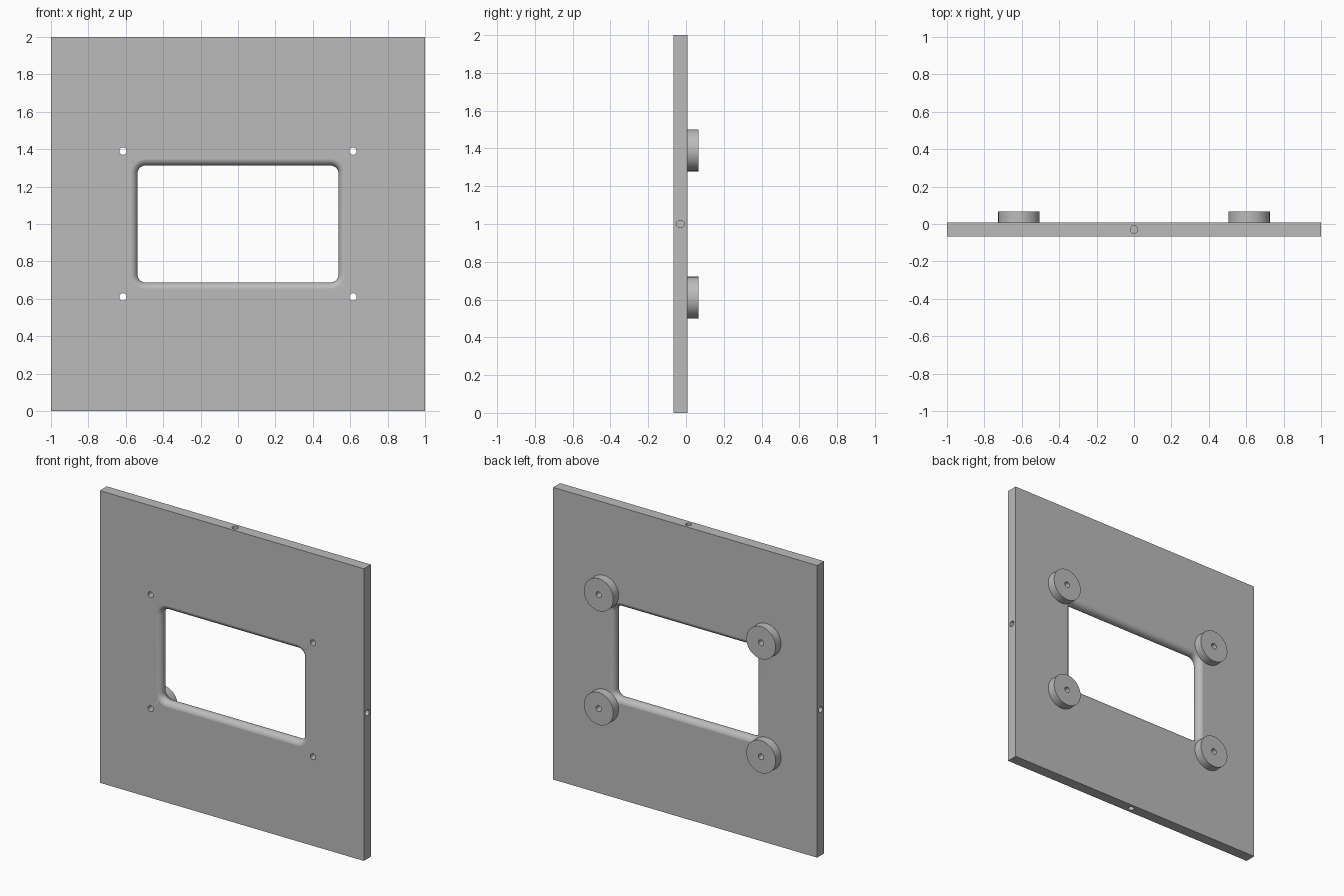
import bpy, bmesh, math
from mathutils import Matrix, Vector

cube = bpy.data.objects.get("Cube")
if cube:
    bpy.data.objects.remove(cube, do_unlink=True)

FRONT, BACK, REAR = -0.067, 0.009, 0.067   # plate front, plate back, boss end
MID, HALF = (FRONT + BACK) / 2, (BACK - FRONT) / 2
BOLT_X, BOLT_Z = 0.615, 0.39
HOLE_R = 0.02

grey = bpy.data.materials.new("light grey")
grey.use_nodes = True
colour = (0.5, 0.5, 0.5, 1)
grey.diffuse_color = colour
grey.node_tree.nodes["Principled BSDF"].inputs["Base Color"].default_value = colour


def make_object(name, bm):
    bmesh.ops.recalc_face_normals(bm, faces=bm.faces)
    mesh = bpy.data.meshes.new(name)
    bm.to_mesh(mesh)
    bm.free()
    mesh.materials.append(grey)
    obj = bpy.data.objects.new(name, mesh)
    bpy.context.collection.objects.link(obj)
    return obj


def add_cylinder(bm, start, end, radius, sides):
    start, end = Vector(start), Vector(end)
    axis = end - start
    turn = axis.to_track_quat('Z', 'Y').to_matrix().to_4x4()
    bmesh.ops.create_cone(bm, cap_ends=True, segments=sides, radius1=radius, radius2=radius,
                          depth=axis.length, matrix=Matrix.Translation((start + end) / 2) @ turn)


def rounded_ring(bm, half_x, half_z, radius, y, steps=10):
    ring = []
    for corner, (sx, sz) in enumerate([(1, 1), (-1, 1), (-1, -1), (1, -1)]):
        for i in range(steps + 1):
            a = math.pi / 2 * (corner + i / steps)
            ring.append(bm.verts.new((sx * (half_x - radius) + radius * math.cos(a), y,
                                      1 + sz * (half_z - radius) + radius * math.sin(a))))
    return ring


def cut(obj, cutters):
    for cutter in cutters:
        mod = obj.modifiers.new("cut", 'BOOLEAN')
        mod.operation, mod.solver, mod.object = 'DIFFERENCE', 'EXACT', cutter
        bpy.context.view_layer.objects.active = obj
        bpy.ops.object.modifier_apply(modifier=mod.name)


def smooth(obj):
    bpy.ops.object.select_all(action='DESELECT')
    obj.select_set(True)
    bpy.context.view_layer.objects.active = obj
    bpy.ops.object.shade_smooth_by_angle(angle=math.radians(30))
    # Keep the large flat faces flat beside the rounded edge
    for face in obj.data.polygons:
        if face.area > 0.1:
            face.use_smooth = False


# Window cutter: its waist leaves a fully rounded edge on the opening
bm = bmesh.new()
round_r, steps = HALF + 0.0005, 20
rings = []
for i in range(steps + 1):
    a = math.pi * i / steps
    grow = round_r * (1 - math.sin(a))
    rings.append(rounded_ring(bm, 0.538 + grow, 0.313 + grow, 0.045 + grow,
                              MID - round_r * math.cos(a)))
for low, high in zip(rings, rings[1:]):
    for k in range(len(low)):
        n = (k + 1) % len(low)
        bm.faces.new((low[k], low[n], high[n], high[k]))
bm.faces.new(rings[0])
bm.faces.new(rings[-1])
window_cutter = make_object("window_cutter", bm)

# Bolt hole and edge hole cutters
corners = [(sx * BOLT_X, 1 + sz * BOLT_Z) for sx in (-1, 1) for sz in (-1, 1)]
bm = bmesh.new()
for x, z in corners:
    add_cylinder(bm, (x, -0.2, z), (x, 0.2, z), HOLE_R, 24)
bolt_cutter = make_object("bolt_hole_cutter", bm)

bm = bmesh.new()
for dx, dz in [(1, 0), (-1, 0), (0, 1), (0, -1)]:
    add_cylinder(bm, (dx * 0.88, MID, 1 + dz * 0.88), (dx * 1.1, MID, 1 + dz * 1.1), HOLE_R, 24)
edge_cutter = make_object("edge_hole_cutter", bm)

# Square plate
bm = bmesh.new()
bmesh.ops.create_cube(bm, size=1, matrix=Matrix.Translation((0, MID, 1))
                      @ Matrix.Diagonal((2, 2 * HALF, 2, 1)))
plate = make_object("plate", bm)
cut(plate, [window_cutter, bolt_cutter, edge_cutter])
smooth(plate)

# Round bosses on the back
for x, z in corners:
    bm = bmesh.new()
    add_cylinder(bm, (x, BACK, z), (x, REAR, z), 0.111, 64)
    side = ("left" if x > 0 else "right") + ("_upper" if z > 1 else "_lower")
    boss = make_object(side + "_boss", bm)
    cut(boss, [bolt_cutter])
    smooth(boss)

for cutter in (window_cutter, bolt_cutter, edge_cutter):
    bpy.data.objects.remove(cutter, do_unlink=True)
